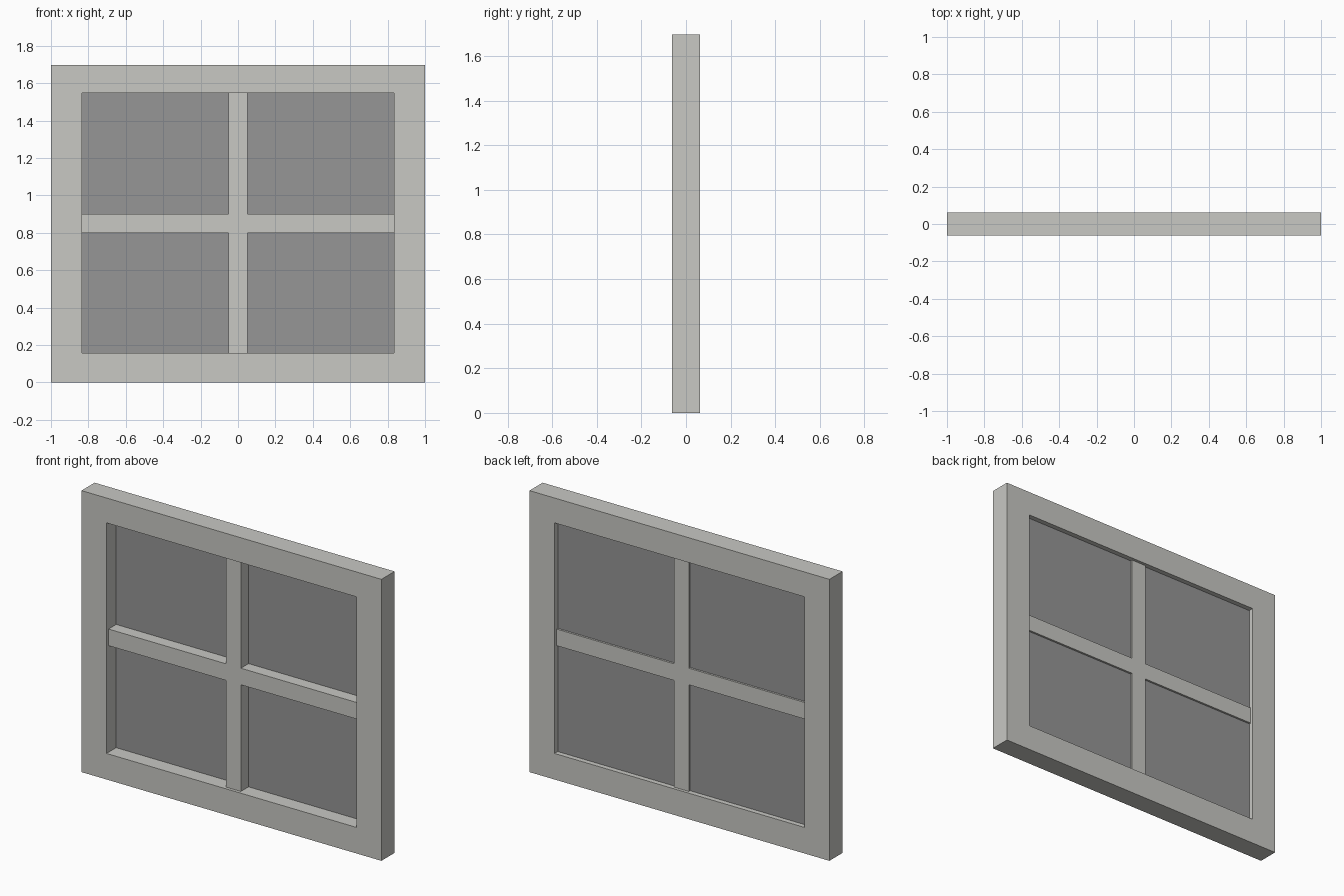
import bpy, bmesh

if "Cube" in bpy.data.objects:
    bpy.data.objects.remove(bpy.data.objects["Cube"])


def material(name, rgb):
    m = bpy.data.materials.new(name)
    m.diffuse_color = (*rgb, 1.0)
    m.use_nodes = True
    m.node_tree.nodes["Principled BSDF"].inputs["Base Color"].default_value = m.diffuse_color
    return m


PAINT = material("painted_grey", (0.58, 0.58, 0.55))
GLASS = material("dark_glass", (0.305, 0.305, 0.305))

HALF_W, HEIGHT, HALF_D = 1.0, 1.697, 0.0625     # outer frame
IN_X, IN_Z0, IN_Z1 = 0.833, 0.157, 1.547        # opening
BAR, BAR_Z, BAR_D = 0.05, 0.85, 0.044           # glazing bars


def finish(name, bm, mat):
    bmesh.ops.recalc_face_normals(bm, faces=bm.faces)
    me = bpy.data.meshes.new(name)
    bm.to_mesh(me)
    bm.free()
    me.materials.append(mat)
    ob = bpy.data.objects.new(name, me)
    bpy.context.collection.objects.link(ob)
    return ob


def rect(x, z0, z1):
    return [(-x, z0), (x, z0), (x, z1), (-x, z1)]


def prism(name, outline, y0, y1, mat):
    """Extrude an x-z outline from y0 to y1."""
    bm = bmesh.new()
    face = bm.faces.new([bm.verts.new((x, y0, z)) for x, z in outline])
    ext = bmesh.ops.extrude_face_region(bm, geom=[face], use_keep_orig=True)
    for v in ext["geom"]:
        if isinstance(v, bmesh.types.BMVert):
            v.co.y = y1
    return finish(name, bm, mat)


# outer frame: rectangular ring with one clear opening
bm = bmesh.new()
loops = [[bm.verts.new((x, y, z)) for x, z in r]
         for r, y in ((rect(HALF_W, 0, HEIGHT), -HALF_D),
                      (rect(IN_X, IN_Z0, IN_Z1), -HALF_D),
                      (rect(IN_X, IN_Z0, IN_Z1), HALF_D),
                      (rect(HALF_W, 0, HEIGHT), HALF_D))]
for k in range(4):
    a, b = loops[k], loops[(k + 1) % 4]
    for i in range(4):
        j = (i + 1) % 4
        bm.faces.new((a[i], a[j], b[j], b[i]))
finish("window_frame", bm, PAINT)

# cross-shaped glazing bars, set back from both frame faces
lo, hi = BAR_Z - BAR, BAR_Z + BAR
cross = [(-BAR, IN_Z0), (BAR, IN_Z0), (BAR, lo), (IN_X, lo), (IN_X, hi), (BAR, hi),
         (BAR, IN_Z1), (-BAR, IN_Z1), (-BAR, hi), (-IN_X, hi), (-IN_X, lo), (-BAR, lo)]
prism("glazing_bars", cross, -BAR_D, BAR_D, PAINT)

# thin glass pane near the back of the opening
prism("glass_pane", rect(IN_X, IN_Z0, IN_Z1), 0.029, 0.032, GLASS)
